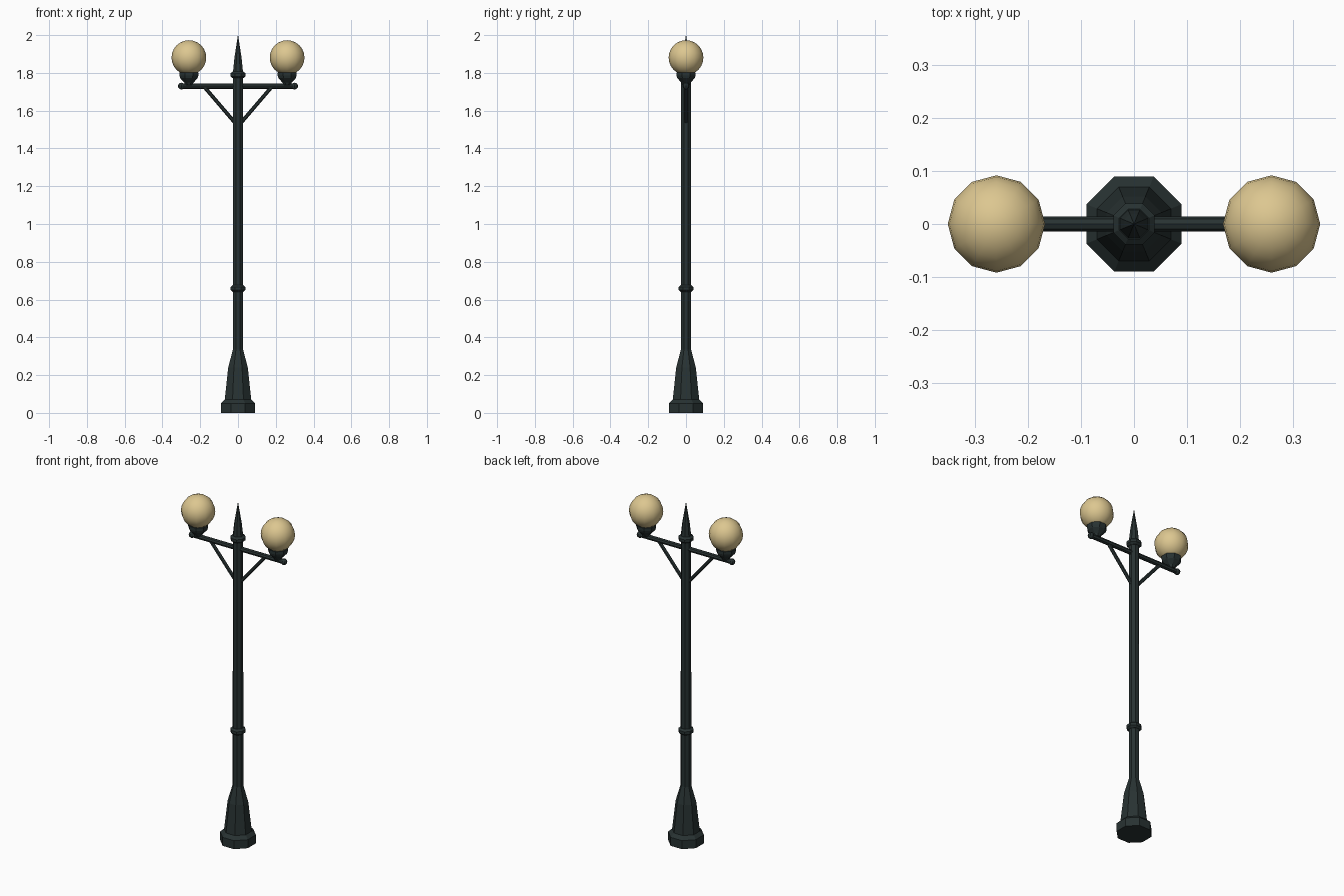
import bpy, bmesh, math
from mathutils import Vector

cube = bpy.data.objects.get("Cube")
if cube:
    bpy.data.objects.remove(cube, do_unlink=True)


def make_material(name, rgb):
    mat = bpy.data.materials.new(name)
    mat.use_nodes = True
    mat.diffuse_color = (*rgb, 1)
    mat.node_tree.nodes["Principled BSDF"].inputs["Base Color"].default_value = (*rgb, 1)
    return mat


iron = make_material("dark green iron", (0.021, 0.032, 0.032))
glass = make_material("warm cream glass", (0.72, 0.57, 0.28))


def finish(name, bm, mat):
    bmesh.ops.recalc_face_normals(bm, faces=bm.faces)
    mesh = bpy.data.meshes.new(name)
    bm.to_mesh(mesh)
    bm.free()
    mesh.materials.append(mat)
    obj = bpy.data.objects.new(name, mesh)
    bpy.context.collection.objects.link(obj)
    return obj


def lathe(name, profile, sides=8, x=0):
    """Stack regular polygons; each profile point is (distance to flat side, height)."""
    bm = bmesh.new()
    rings = []
    for flat, z in profile:
        r = flat / math.cos(math.pi / sides)
        angles = [math.tau * (i + 0.5) / sides for i in range(sides)]
        rings.append([bm.verts.new((x + r * math.cos(a), r * math.sin(a), z)) for a in angles])
    for low, high in zip(rings, rings[1:]):
        for i in range(sides):
            j = (i + 1) % sides
            bm.faces.new((low[i], low[j], high[j], high[i]))
    bm.faces.new(rings[0])
    bm.faces.new(rings[-1])
    bmesh.ops.remove_doubles(bm, verts=bm.verts, dist=0.0001)
    return finish(name, bm, iron)


def rod(name, start, end, radius, sides=8):
    start, end = Vector(start), Vector(end)
    bm = bmesh.new()
    bmesh.ops.create_cone(bm, cap_ends=True, segments=sides, radius1=radius,
                          radius2=radius, depth=(end - start).length)
    obj = finish(name, bm, iron)
    obj.location = (start + end) / 2
    obj.rotation_euler = (end - start).to_track_quat("Z", "Y").to_euler()
    return obj


def ball(name, centre, radius, segments, rings, mat):
    bm = bmesh.new()
    bmesh.ops.create_uvsphere(bm, u_segments=segments, v_segments=rings, radius=radius)
    obj = finish(name, bm, mat)
    obj.location = centre
    return obj


# Post: stepped plinth, tapered pedestal, shaft, collars and spike
lathe("plinth", [(0.09, 0), (0.09, 0.05), (0.07, 0.07)])
lathe("pedestal", [(0.07, 0.07), (0.052, 0.24), (0.027, 0.335)])
lathe("shaft", [(0.027, 0.33), (0.026, 1.79)])
for name, z in (("lower_collar", 0.658), ("upper_collar", 1.79)):
    lathe(name, [(0.028, z - 0.018), (0.039, z - 0.008), (0.039, z + 0.008), (0.028, z + 0.018)])
lathe("spike", [(0.027, 1.80), (0.019, 1.88), (0.0005, 2.0)])

# Crossarm with diagonal braces and a lamp on each side
rod("crossarm", (-0.3, 0, 1.73), (0.3, 0, 1.73), 0.014)
for side, sign in (("left", 1), ("right", -1)):
    ball(side + "_arm_knob", (sign * 0.3, 0, 1.73), 0.018, 8, 6, iron)
    rod(side + "_brace", (sign * 0.015, 0, 1.535), (sign * 0.175, 0, 1.722), 0.01, 6)
    lathe(side + "_lamp_cup",
          [(0.018, 1.735), (0.024, 1.748), (0.046, 1.772), (0.05, 1.785), (0.05, 1.802)],
          x=sign * 0.26)
    globe = ball(side + "_globe", (sign * 0.26, 0, 1.881), 0.092, 12, 12, glass)
    globe.data.shade_smooth()
